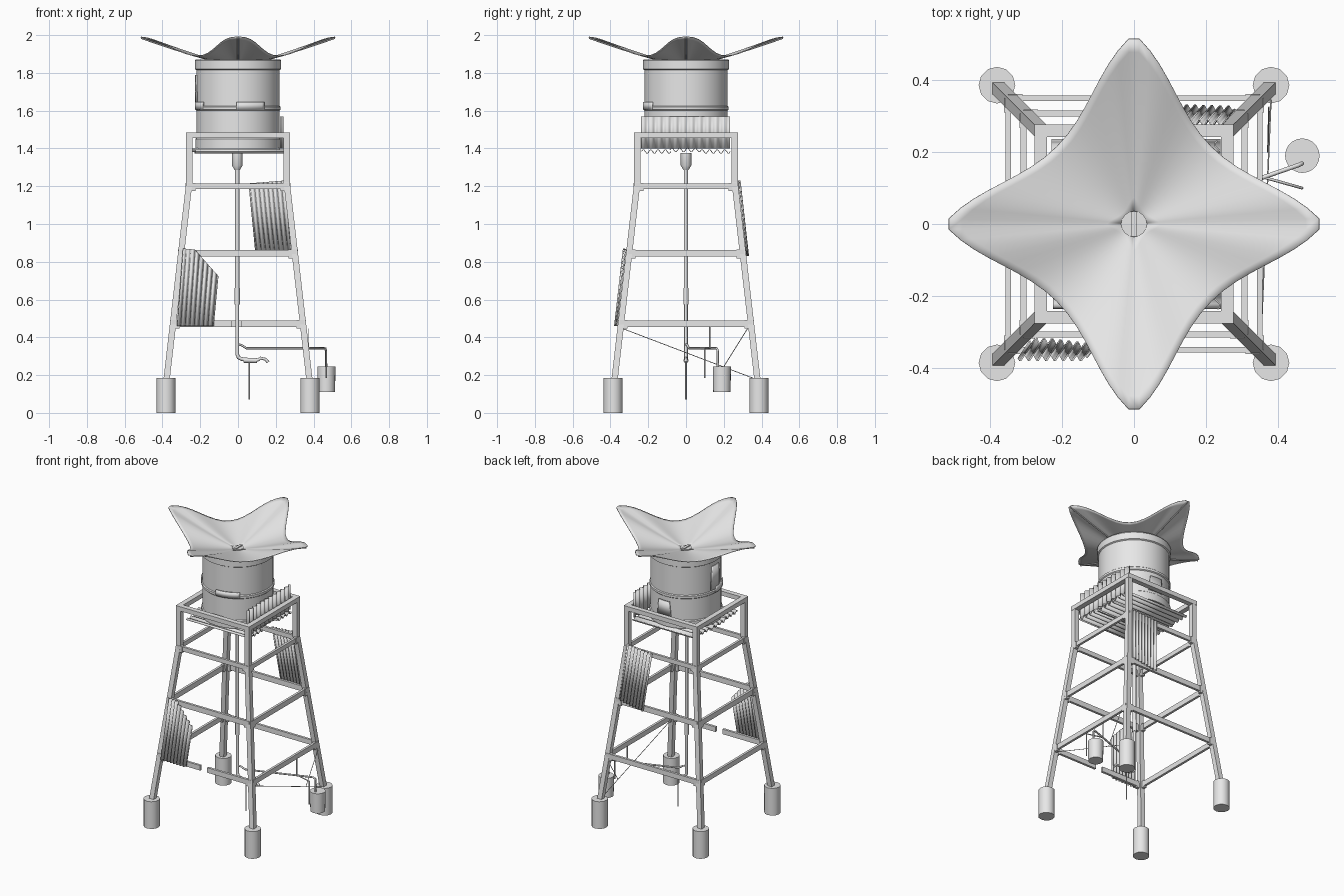
import bpy, bmesh, math
from mathutils import Vector, Matrix

if "Cube" in bpy.data.objects:
    bpy.data.objects.remove(bpy.data.objects["Cube"])

GREY = (0.8, 0.8, 0.8, 1)
mat = bpy.data.materials.new("plain grey")
mat.use_nodes = True
mat.diffuse_color = GREY
mat.node_tree.nodes["Principled BSDF"].inputs["Base Color"].default_value = GREY


def finish(name, bm, thick=0, smooth=None):
    bmesh.ops.recalc_face_normals(bm, faces=bm.faces[:])
    me = bpy.data.meshes.new(name)
    bm.to_mesh(me)
    bm.free()
    ob = bpy.data.objects.new(name, me)
    bpy.context.collection.objects.link(ob)
    me.materials.append(mat)
    if thick:
        mod = ob.modifiers.new("thickness", "SOLIDIFY")
        mod.thickness, mod.offset = thick, 0
    if smooth:
        bpy.ops.object.select_all(action="DESELECT")
        ob.select_set(True)
        bpy.context.view_layer.objects.active = ob
        bpy.ops.object.shade_smooth_by_angle(angle=math.radians(smooth))
    return ob


def box(name, centre, size, turn=0):
    bm = bmesh.new()
    m = Matrix.Translation(centre) @ Matrix.Rotation(turn, 4, "Z") @ Matrix.Diagonal((*size, 1))
    bmesh.ops.create_cube(bm, size=1, matrix=m)
    return finish(name, bm)


def grid(name, rows, closed=False, **kw):
    """Skin a list of equal point rows with quads."""
    bm = bmesh.new()
    vs = [[bm.verts.new(p) for p in row] for row in rows]
    n = len(rows[0])
    for a, b in zip(vs, vs[1:]):
        for i in range(n if closed else n - 1):
            j = (i + 1) % n
            bm.faces.new((a[i], a[j], b[j], b[i]))
    if closed and kw.pop("caps", False):
        bm.faces.new(vs[0])
        bm.faces.new(vs[-1])
    return finish(name, bm, **kw)


def lathe(name, profile, centre=(0, 0), segs=40, caps=True):
    rows = [[(centre[0] + r * math.cos(i * math.tau / segs),
              centre[1] + r * math.sin(i * math.tau / segs), z)
             for i in range(segs)] for r, z in profile]
    return grid(name, rows, closed=True, caps=caps, smooth=35)


def tube(name, pts, r):
    cu = bpy.data.curves.new(name, "CURVE")
    cu.dimensions = "3D"
    cu.bevel_depth, cu.bevel_resolution, cu.use_fill_caps = r, 2, True
    sp = cu.splines.new("POLY")
    sp.points.add(len(pts) - 1)
    for p, c in zip(sp.points, pts):
        p.co = (*c, 1)
    ob = bpy.data.objects.new(name, cu)
    bpy.context.collection.objects.link(ob)
    cu.materials.append(mat)
    return ob


def corrugated(name, low, tops, normal, waves, amp):
    """Wavy sheet from a bottom edge up to a polyline of (u, point) tops."""
    low = [Vector(p) for p in low]
    n = waves * 6
    bottom, top = [], []
    for i in range(n + 1):
        u = i / n
        off = Vector(normal) * amp * math.sin(u * waves * math.tau)
        k = next(j for j in range(1, len(tops)) if u <= tops[j][0] + 1e-6)
        (u0, p0), (u1, p1) = tops[k - 1], tops[k]
        bottom.append(low[0].lerp(low[1], u) + off)
        top.append(Vector(p0).lerp(Vector(p1), (u - u0) / (u1 - u0)) + off)
    return grid(name, [bottom, top], thick=0.004, smooth=40)


def arc_plate(name, a0, a1, z0, z1, r, taper=0):
    n = 10
    rows = []
    for z, t in ((z0, 0), (z1, taper)):
        angles = [math.radians(a0 + t + (a1 - a0 - 2 * t) * i / n) for i in range(n + 1)]
        rows.append([(r * math.cos(a), r * math.sin(a), z) for a in angles])
    return grid(name, rows, thick=0.008, smooth=35)


# Legs on round footings
def leg_at(z):
    return 0.258 if z > 1.22 else 0.258 + (1.22 - z) * 0.115


for sx, sy, tag in ((1, -1, "front_left"), (-1, -1, "front_right"), (1, 1, "back_left"), (-1, 1, "back_right")):
    lathe("footing_" + tag, [(0.051, 0), (0.051, 0.185)], (sx * 0.381, sy * 0.386), 12)
    rows = []
    for z in (0.17, 1.22, 1.47):
        c, h = leg_at(z), 0.0165
        rows.append([(sx * c + h * i, sy * c + h * j, z) for i, j in ((-1, -1), (1, -1), (1, 1), (-1, 1))])
    grid("leg_" + tag, rows, closed=True, caps=True)

# Horizontal braces, with a break in the low front one, and joint plates
for level, (z, h) in enumerate(((0.473, 0.034), (0.845, 0.036), (1.2, 0.03))):
    d = leg_at(z) + 0.006
    for k in range(4):
        turn = k * math.pi / 2
        rot = Matrix.Rotation(turn, 3, "Z")
        spans = [(-d, d)]
        if level == 0 and k == 0:
            spans = [(-d, -0.034), (0.018, d)]
        for a, b in spans:
            box("brace", rot @ Vector(((a + b) / 2, -d, z)), (b - a, 0.016, h), turn)
        for s in (-1, 1):
            box("joint_plate", rot @ Vector((s * (d - 0.02), -d, z - 0.004)), (0.04, 0.022, h + 0.012), turn)

# Top frame
for k in range(4):
    turn = k * math.pi / 2
    p = Matrix.Rotation(turn, 3, "Z") @ Vector((0, -0.259, 1.47))
    box("top_rail", p, (0.55, 0.034, 0.03), turn)

# Corrugated floor and wall sheets
for i, (y0, y1, dx, dz) in enumerate(((-0.235, -0.08, 0.01, 0), (-0.085, 0.08, -0.012, 0.008), (0.075, 0.235, 0.005, 0))):
    z = 1.384 + dz
    corrugated("floor_sheet", [(-0.235 + dx, y0, z), (-0.235 + dx, y1, z)],
               [(0, (0.235 + dx, y0, z)), (1, (0.235 + dx, y1, z))], (0, 0, 1), 4, 0.01)
corrugated("side_wall_sheet", [(0.232, -0.237, 1.4), (0.232, 0.232, 1.4)],
           [(0, (0.232, -0.237, 1.57)), (1, (0.232, 0.232, 1.57))], (1, 0, 0), 11, 0.008)
corrugated("front_sheet", [(-0.322, -0.372, 0.46), (-0.13, -0.372, 0.46)],
           [(0, (-0.29, -0.325, 0.87)), (0.33, (-0.23, -0.326, 0.865)), (1, (-0.105, -0.342, 0.725))],
           (0, -1, 0), 8, 0.008)
corrugated("back_sheet", [(0.095, 0.325, 0.83), (0.28, 0.32, 0.86)],
           [(0, (0.057, 0.282, 1.215)), (1, (0.247, 0.28, 1.23))], (0, 1, 0), 8, 0.008)

# Water tank with lid band, hoop, straps and patches
lathe("tank", [(0.2, 1.4), (0.226, 1.4), (0.226, 1.45), (0.22, 1.455), (0.22, 1.6), (0.226, 1.605), (0.226, 1.62),
               (0.22, 1.625), (0.22, 1.815), (0.228, 1.82), (0.228, 1.865), (0.223, 1.872), (0.2, 1.84)], segs=48)
arc_plate("strap", 178, 215, 1.605, 1.645, 0.225)
arc_plate("strap", -92, -52, 1.605, 1.645, 0.225)
arc_plate("side_patch", 168, 192, 1.63, 1.79, 0.223, 3)
arc_plate("back_patch", 74, 101, 1.47, 1.57, 0.224, 3)


# Rain catcher: a four-pointed sagging sheet
CENTRE_Z = 1.838


def rim(k, s):
    dip = math.sin(math.pi * s) ** 2
    x = 0.515 - 0.5 * s - 0.05 * dip
    y = 0.015 + 0.5 * s - 0.05 * dip
    return Matrix.Rotation(k * math.pi / 2, 3, "Z") @ Vector((x, y, 1.99 - 0.1 * dip))


def sag(edge, t):
    return Vector((edge.x * t, edge.y * t, CENTRE_Z + (edge.z - CENTRE_Z) * t ** 1.2))


edge = [rim(k, i / 16) for k in range(4) for i in range(17)]
grid("rain_catcher", [[sag(e, t / 14) for e in edge] for t in range(1, 15)],
     closed=True, thick=0.004, smooth=60)
for k in range(4):
    tip = Matrix.Rotation(k * math.pi / 2, 3, "Z") @ Vector((0.513, 0, 1.988))
    tube("catcher_seam", [sag(tip, t / 10) - Vector((0, 0, 0.004)) for t in range(1, 11)], 0.004)
lathe("catcher_drain", [(0.036, 1.825), (0.036, 1.85)], segs=16)
box("drain_bar", (0, 0, 1.852), (0.018, 0.07, 0.008))

# Down pipe, coupling and tap
PX = -0.004
lathe("pipe_outlet", [(0.028, 1.375), (0.028, 1.31), (0.013, 1.285)], (PX, 0), 16)
lathe("down_pipe_upper", [(0.011, 1.3), (0.011, 0.6)], (PX, 0), 12)
lathe("pipe_coupling", [(0.014, 0.66), (0.014, 0.575)], (PX, 0), 12)
tube("down_pipe_lower", [(PX, 0, 0.6), (PX, 0, 0.31), (0.003, 0, 0.293), (0.02, 0, 0.285), (0.06, 0, 0.278)], 0.01)
tube("tap_body", [(0.03, 0, 0.279), (0.1, 0, 0.277)], 0.0135)
tube("tap_spout", [(0.1, 0, 0.277), (0.12, 0, 0.29), (0.145, 0, 0.284), (0.16, 0, 0.268)], 0.008)
tube("tap_cord", [(0.06, 0, 0.275), (0.06, 0, 0.07)], 0.004)

# Branch pipes leading to the hanging bucket
tube("branch_pipe", [(PX, 0, 0.365), (0.02, 0.007, 0.358), (0.045, 0.016, 0.342), (0.36, 0.13, 0.342),
                     (0.455, 0.163, 0.342), (0.467, 0.168, 0.33), (0.467, 0.168, 0.23)], 0.006)
tube("second_branch", [(0.36, 0.13, 0.342), (0.467, 0.1, 0.342), (0.467, 0.1, 0.185)], 0.004)
tube("pipe_hanger", [(0.355, 0.125, 0.46), (0.355, 0.125, 0.342)], 0.004)
lathe("bucket", [(0.046, 0.11), (0.048, 0.245)], (0.468, 0.19), 20)

# Slack wires
tube("long_wire", [(0.352, -0.345, 0.45), (0.383, 0.4, 0.167)], 0.002)
tube("short_wire", [(0.375, 0.325, 0.445), (0.372, 0.2, 0.245)], 0.002)
